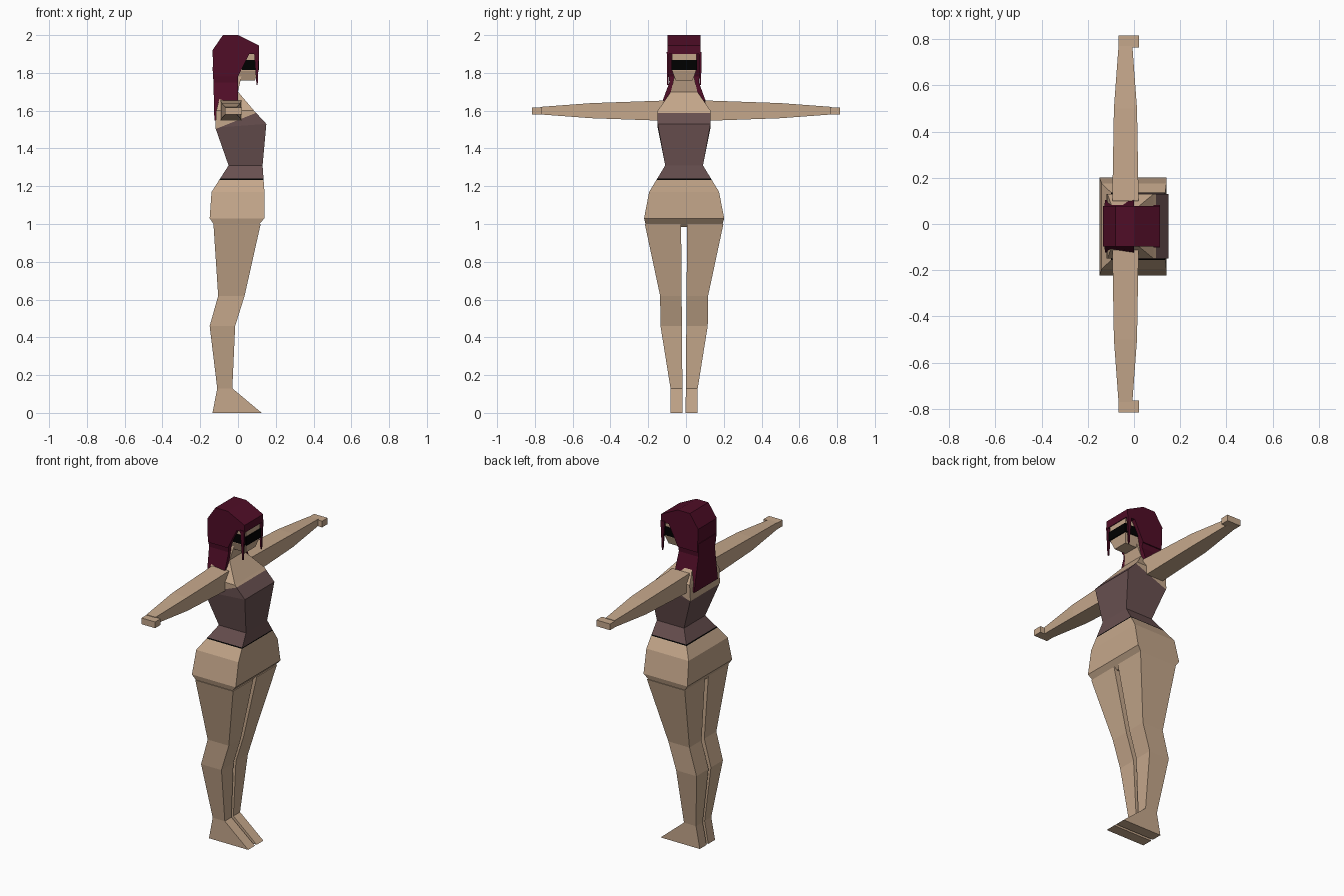
import bpy, bmesh
from mathutils import Vector

if "Cube" in bpy.data.objects:
    bpy.data.objects.remove(bpy.data.objects["Cube"], do_unlink=True)

MIDDLE = -.01  # y of the body's mid plane


def material(name, red, green, blue):
    colour = (red, green, blue, 1)
    made = bpy.data.materials.new(name)
    made.use_nodes = True
    made.diffuse_color = colour
    made.node_tree.nodes["Principled BSDF"].inputs["Base Color"].default_value = colour
    return made


skin = material("skin", red=.56, green=.39, blue=.26)
suit = material("dusky_suit", red=.14, green=.08, blue=.08)
hair = material("dark_red_hair", red=.08, green=.004, blue=.02)
black = material("black", red=0, green=0, blue=0)


def loft(name, rings, materials, cuts=(), colour_rule=None):
    """Skin matching rings, cap both ends, then cut and colour the faces."""
    bm = bmesh.new()
    loops = [[bm.verts.new(point) for point in ring] for ring in rings]
    for lower, upper in zip(loops, loops[1:]):
        for i in range(len(lower)):
            bm.faces.new((lower[i - 1], lower[i], upper[i], upper[i - 1]))
    bm.faces.new(loops[0])
    bm.faces.new(loops[-1])
    for point, normal in cuts:
        bmesh.ops.bisect_plane(bm, geom=bm.verts[:] + bm.edges[:] + bm.faces[:],
                               plane_co=point, plane_no=normal)
    bmesh.ops.recalc_face_normals(bm, faces=bm.faces[:])
    if colour_rule:
        for face in bm.faces:
            face.material_index = colour_rule(face.calc_center_median())
    mesh = bpy.data.meshes.new(name)
    bm.to_mesh(mesh)
    bm.free()
    for entry in materials:
        mesh.materials.append(entry)
    bpy.context.collection.objects.link(bpy.data.objects.new(name, mesh))


def slab(z, back, front, half, middle=MIDDLE, drop=0):
    """Rectangular ring at height z; drop lowers its back edge."""
    left, right = middle + half, middle - half
    return [(back, right, z - drop), (front, right, z),
            (front, left, z), (back, left, z - drop)]


# Torso and neck: the suit lies between a thin trim and a sloping neckline
up = Vector((0, 0, 1))
trim_bottom = up * 1.234
trim_top = up * 1.24
neckline = up * 1.55
neckline_normal = Vector((-.4, 0, 1))


def torso_colour(centre):
    if centre.z < trim_bottom.z or (centre - neckline).dot(neckline_normal) > 0:
        return 0
    return 2 if centre.z < trim_top.z else 1


crotch = slab(z=.985, back=-.12, front=.1, half=.2)
hips = slab(z=1.03, back=-.15, front=.14, half=.212)
upper_hips = slab(z=1.17, back=-.14, front=.14, half=.185)
waist = slab(z=1.31, back=-.05, front=.13, half=.1)
bust = slab(z=1.53, back=-.12, front=.15, half=.14, drop=.02)
shoulders = slab(z=1.6, back=-.115, front=.085, half=.14)
neck_base = slab(z=1.7, back=-.09, front=0, half=.07)
neck_top = slab(z=1.79, back=-.08, front=.02, half=.05)
loft("torso",
     [crotch, hips, upper_hips, waist, bust, shoulders, neck_base, neck_top],
     [skin, suit, black],
     cuts=[(trim_bottom, up), (trim_top, up), (neckline, neckline_normal)],
     colour_rule=torso_colour)

# Head with a mask band across the eyes
jaw = slab(z=1.76, back=-.08, front=.09, half=.045)
cheeks = slab(z=1.81, back=-.1, front=.105, half=.063)
crown = slab(z=1.93, back=-.1, front=.108, half=.066)
loft("head", [jaw, cheeks, crown], [skin])
band = dict(back=.02, front=.112, half=.068)
loft("eye_mask", [slab(z=1.815, **band), slab(z=1.868, **band)], [black])

# Hair: a side profile extruded into a cap, then a flared fall at the back
profile = [(-.135, 1.92), (-.08, 2), (0, 2), (.112, 1.945), (.112, 1.9),
           (.06, 1.9), (0, 1.78), (-.13, 1.78)]
loft("hair_cap", [[(x, MIDDLE + offset, z) for x, z in profile]
                  for offset in (-.088, .088)], [hair])
loft("hair_fall", [
    slab(z=1.83, back=-.135, front=0, half=.087),
    slab(z=1.75, back=-.13, front=0, half=.078),
    slab(z=1.655, back=-.125, front=0, half=.113, drop=.11),
], [hair])


def arm_ring(y, depth, height):
    """Upright ring across the arm, from half depth and half height."""
    x, z = -.037, 1.6
    return [(x - depth, y, z - height), (x + depth, y, z - height),
            (x + depth, y, z + height), (x - depth, y, z + height)]


def leg_ring(side, z, back, front, outer):
    """Level ring on one leg; the gap between the legs widens upwards."""
    inner = .008 * (1 + z)
    return slab(z, back, front, half=(outer - inner) / 2,
                middle=MIDDLE + side * (outer + inner) / 2)


for label, side in (("left", 1), ("right", -1)):
    # Tapered lock of hair beside the face
    beside = MIDDLE + side * .086
    loft(label + "_hair_lock", [
        slab(z=1.91, back=.085, front=.112, half=.006, middle=beside),
        slab(z=1.735, back=.098, front=.104, half=.004, middle=beside),
    ], [hair])

    # Arm, and a hand that steps forward
    loft(label + "_arm", [
        arm_ring(y=side * .1, depth=.057, height=.054),
        arm_ring(y=side * .5, depth=.05, height=.04),
        arm_ring(y=side * .77, depth=.03, height=.02),
    ], [skin])
    palm = dict(back=-.068, front=.022, half=.026, middle=side * .79)
    loft(label + "_hand", [slab(z=1.58, **palm), slab(z=1.617, **palm)], [skin])

    # Leg and foot
    loft(label + "_leg", [
        leg_ring(side, z=1, back=-.13, front=.12, outer=.208),
        leg_ring(side, z=.62, back=-.105, front=.035, outer=.127),
        leg_ring(side, z=.46, back=-.15, front=-.015, outer=.125),
        leg_ring(side, z=.13, back=-.11, front=-.03, outer=.072),
        leg_ring(side, z=0, back=-.135, front=.125, outer=.072),
    ], [skin])
